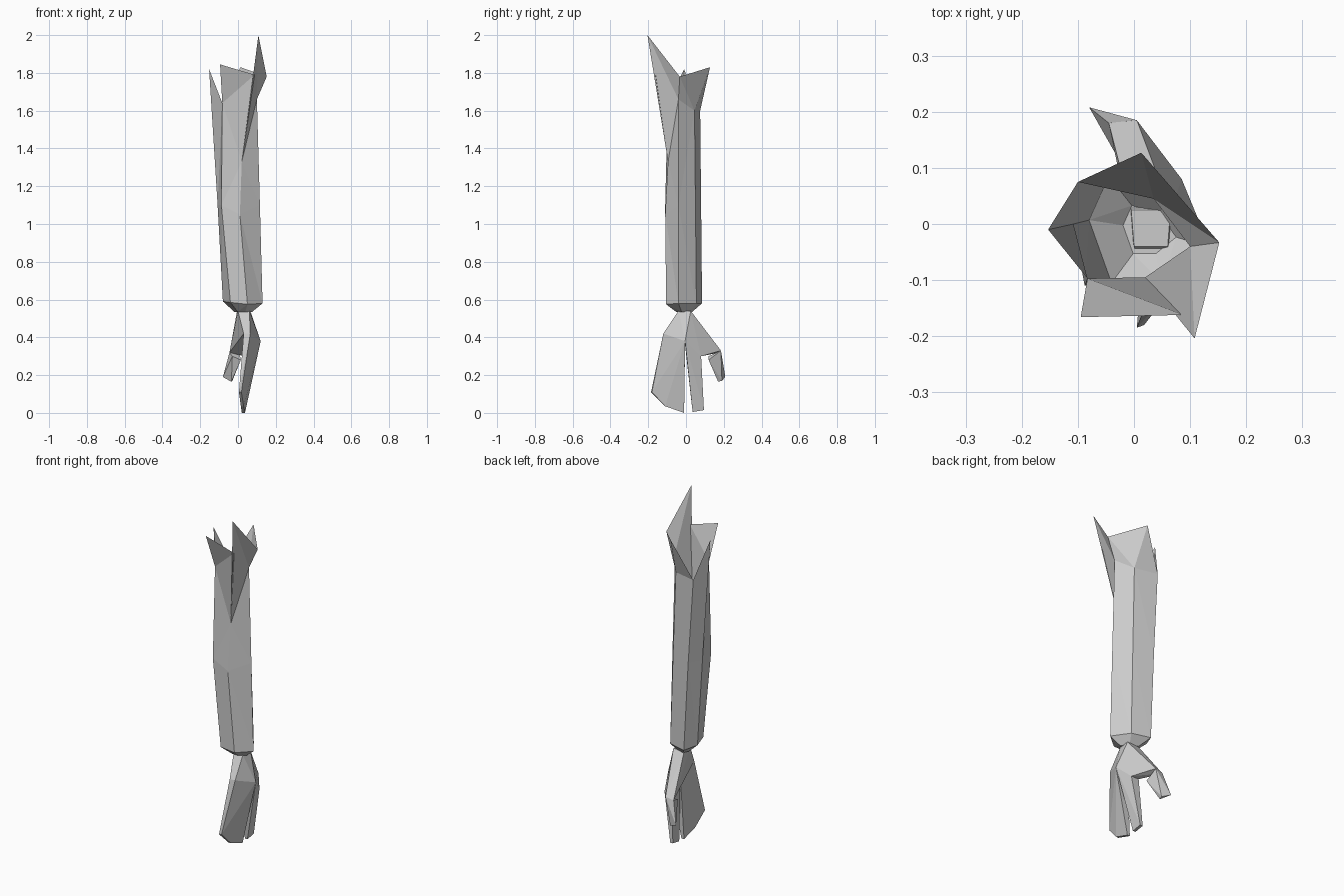
import bpy, bmesh
from mathutils import Vector

cube = bpy.data.objects.get("Cube")
if cube:
    bpy.data.objects.remove(cube, do_unlink=True)

# Single plain grey
grey = bpy.data.materials.new("plain_grey")
grey.use_nodes = True
colour = (0.6, 0.6, 0.6, 1)
grey.diffuse_color = colour
grey.node_tree.nodes["Principled BSDF"].inputs["Base Color"].default_value = colour


def finish(name, bm):
    bmesh.ops.recalc_face_normals(bm, faces=bm.faces)
    mesh = bpy.data.meshes.new(name)
    bm.to_mesh(mesh)
    bm.free()
    mesh.materials.append(grey)
    obj = bpy.data.objects.new(name, mesh)
    bpy.context.collection.objects.link(obj)
    return obj


def hull(name, points):
    """Faceted convex solid around a few corner points."""
    bm = bmesh.new()
    for p in points:
        bm.verts.new(p)
    res = bmesh.ops.convex_hull(bm, input=bm.verts)
    spare = [v for v in res["geom_interior"] if isinstance(v, bmesh.types.BMVert)]
    bmesh.ops.delete(bm, geom=spare, context="VERTS")
    return finish(name, bm)


# Sleeve: six-sided tube with a pinched cuff and a torn, flared top
cuff = [(-.04, -.105, .585), (.05, -.105, .575), (.13, -.04, .58),
        (.065, .055, .58), (-.045, .085, .58), (-.08, .007, .59)]
middle = [(-.088, -.11, 1.1), (.01, -.11, 1.05), (.116, -.04, 1.1),
          (.05, .05, 1.1), (-.07, .08, 1.1), (-.108, 0, 1.1)]
rim = [(-.083, -.097, 1.64), (.02, -.095, 1.33), (.1, -.04, 1.66),
       (.035, .045, 1.6), (-.1, .075, 1.6), (-.153, -.01, 1.82)]
centre = Vector((.03, -.01, .535))
pinch = []
for p in cuff:
    q = centre.lerp(Vector(p), .45)
    q.z = centre.z
    pinch.append(q)

bm = bmesh.new()
rings = [[bm.verts.new(p) for p in ring] for ring in (pinch, cuff, middle, rim)]
for low, high in zip(rings, rings[1:]):
    for i in range(6):
        j = (i + 1) % 6
        bm.faces.new((low[i], low[j], high[j], high[i]))
bm.faces.new(rings[0][::-1])

# Torn flaps standing on the rim
front_l, front_r, side_r, back_r, back_l, _ = rings[-1]
flap_l, flap_r, spike, corner, back_tip = [bm.verts.new(p) for p in (
    (-.095, -.166, 1.845), (.088, -.162, 1.79), (.108, -.204, 2.0),
    (.152, -.033, 1.78), (.013, .127, 1.83))]
for face in ((front_l, front_r, flap_r), (front_l, flap_r, flap_l),
             (front_r, side_r, spike), (side_r, corner, spike),
             (side_r, back_r, corner), (back_r, back_tip, corner),
             (back_r, back_l, back_tip)):
    bm.faces.new(face)
bmesh.ops.triangulate(bm, faces=[f for f in bm.faces if len(f.verts) == 4])
finish("sleeve", bm)

# Shared knuckle corners
front_knuckle = [(.03, -.12, .42), (.065, -.12, .42)]
mid_knuckle = [(.12, -.005, .38), (.04, -.005, .36)]
back_knuckle = [(.085, .08, .3), (.035, .08, .3)]
thumb_root = [(.005, .185, .33), (-.045, .18, .32)]

# Hand
hull("palm", [(0, -.04, .54), (.06, -.04, .54), (.065, .025, .54), (-.005, .025, .54)]
     + front_knuckle + mid_knuckle + back_knuckle + thumb_root)
hull("front_fingers", front_knuckle + mid_knuckle +
     [(.005, -.185, .11), (.018, -.18, .11), (.015, -.11, .035), (.03, -.11, .035),
      (.02, -.01, 0), (.037, -.01, 0)])
hull("back_finger", mid_knuckle + back_knuckle +
     [(.02, .035, .005), (.037, .035, .005), (.02, .095, .015), (.037, .095, .015)])
hull("thumb", thumb_root +
     [(.015, .12, .28), (-.03, .12, .3),
      (-.08, .208, .19), (-.035, .17, .165), (-.03, .19, .17)])
